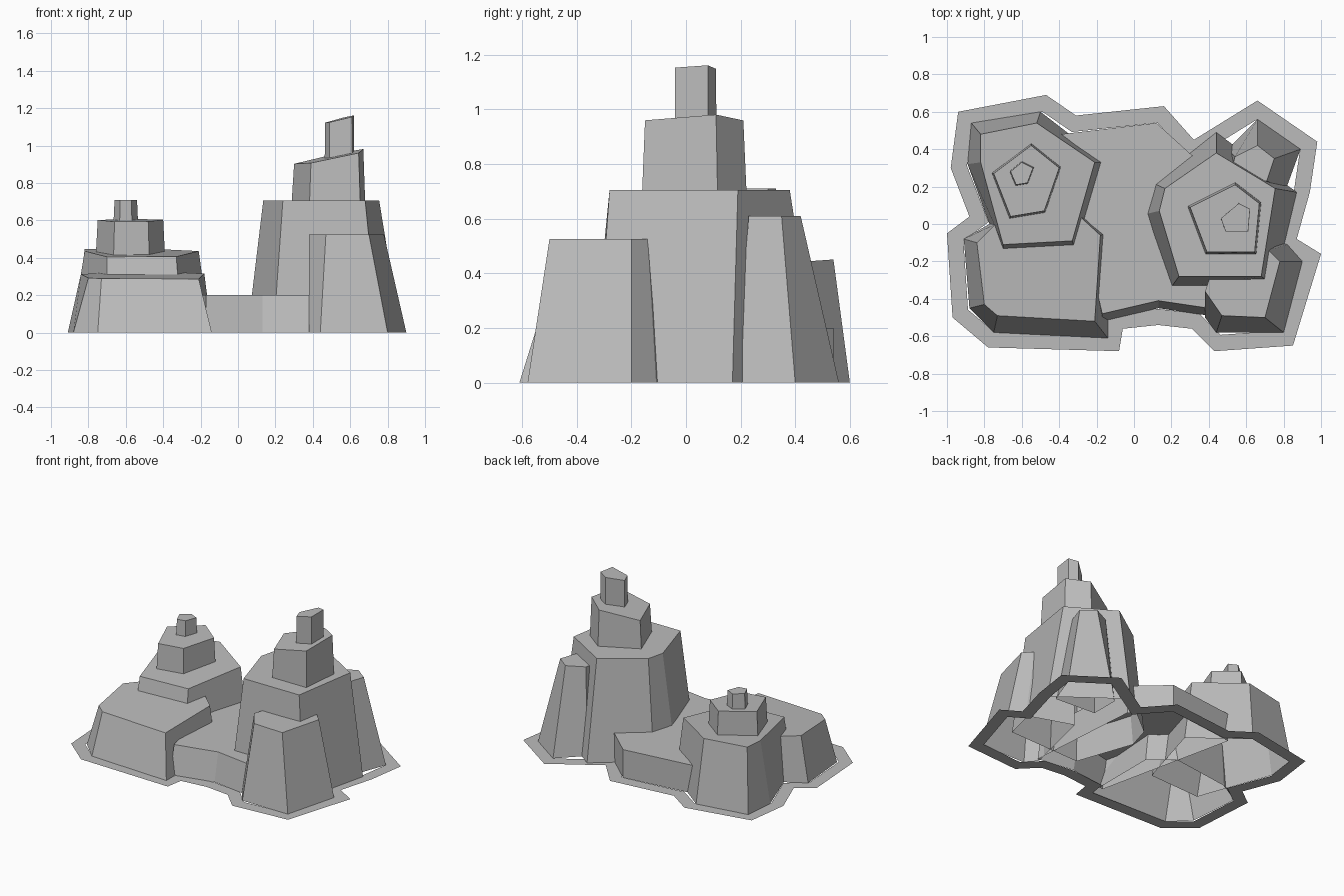
import bpy
import bmesh
from mathutils import Vector

default_cube = bpy.data.objects.get("Cube")
if default_cube:
    bpy.data.objects.remove(default_cube, do_unlink=True)

# One plain grey for all the stone
stone = bpy.data.materials.new("grey_stone")
stone.use_nodes = True
grey = (.5, .5, .5, 1)
stone.diffuse_color = grey
stone.node_tree.nodes["Principled BSDF"].inputs["Base Color"].default_value = grey


def make_object(name, bm):
    """Turn a bmesh into a flat-shaded stone object."""
    mesh = bpy.data.meshes.new(name)
    bm.to_mesh(mesh)
    bm.free()
    mesh.materials.append(stone)
    obj = bpy.data.objects.new(name, mesh)
    bpy.context.collection.objects.link(obj)
    return obj


def centre(outline):
    return sum((Vector(p) for p in outline), Vector((0, 0))) / len(outline)


def rock(name, top, height, base=None, floor=0, tilt=(0, 0), flare=1):
    """Tapered block, open below: a tilted top outline joined to a base outline.
    Without a base outline, the top outline is widened by the flare factor."""
    middle = centre(top)
    slope = Vector(tilt)
    if base is None:
        base = [middle + (Vector(p) - middle) * flare for p in top]
    bm = bmesh.new()
    upper = [bm.verts.new((*p, height + slope.dot(Vector(p) - middle))) for p in top]
    lower = [bm.verts.new((*p, floor)) for p in base]
    bm.faces.new(upper)
    for i in range(len(upper)):
        bm.faces.new((upper[i - 1], upper[i], lower[i], lower[i - 1]))
    bmesh.ops.recalc_face_normals(bm, faces=bm.faces[:])
    return make_object(name, bm)


def inset_corner(before, corner, after, width):
    """Mitred inward offset of one corner of a clockwise outline."""
    a = (corner - before).normalized()
    b = (after - corner).normalized()
    na, nb = Vector((a.y, -a.x)), Vector((b.y, -b.x))
    return corner + (na + nb) * width / (1 + na.dot(nb))


def skirt(name, outline, width):
    """Flat ring on the ground around all of the rocks."""
    pts = [Vector(p) for p in outline]
    count = len(pts)
    bm = bmesh.new()
    outer = [bm.verts.new((*p, 0)) for p in pts]
    inner = []
    for i in range(count):
        p = inset_corner(pts[i - 1], pts[i], pts[(i + 1) % count], width)
        inner.append(bm.verts.new((*p, 0)))
    for i in range(count):
        bm.faces.new((outer[i], outer[i - 1], inner[i - 1], inner[i]))
    for face in bm.faces:
        face.normal_update()
        if face.normal.z < 0:
            face.normal_flip()
    return make_object(name, bm)


# Ground skirt
skirt("ground_skirt", [
    (-.94, .6), (-.47, .69), (-.31, .58), (.16, .63), (.32, .45), (.66, .66),
    (.98, .44), (.94, .17), (.87, -.08), (1, -.16), (.85, -.65), (.43, -.68),
    (.31, -.56), (.13, -.54), (-.06, -.56), (-.08, -.68), (-.78, -.66),
    (-.97, -.5), (-1, -.05), (-.88, .04), (-.98, .3)], width=.085)

# Low ledge joining the two peaks
rock("middle_ledge",
     top=[(-.39, .48), (.12, .54), (.34, .34), (.4, -.45), (.13, -.41), (-.17, -.48)],
     base=[(-.39, .48), (.12, .54), (.34, .34), (.4, -.49), (.13, -.45), (-.17, -.52)],
     height=.2)

# Short peak: foot, tier and spire
rock("short_peak_foot",
     top=[(-.82, .48), (-.52, .54), (-.21, .33), (-.33, -.09), (-.7, -.11), (-.82, .33)],
     base=[(-.87, .54), (-.5, .6), (-.15, .33), (-.3, -.18), (-.7, -.2), (-.89, .32)],
     height=.43, tilt=(0, .07))
rock("short_peak_tier",
     top=[(-.75, .27), (-.55, .42), (-.4, .3), (-.48, .07), (-.66, .04)],
     height=.6, floor=.4, tilt=(0, .04), flare=1.06)
rock("short_peak_spire",
     top=[(-.66, .28), (-.6, .33), (-.54, .3), (-.57, .22), (-.63, .21)],
     height=.71, floor=.58, flare=1.1)

# Broad boulder in front of the short peak
rock("short_peak_boulder",
     top=[(-.84, -.1), (-.8, -.43), (-.73, -.49), (-.21, -.52), (-.18, -.06),
          (-.3, .05), (-.74, 0)],
     base=[(-.91, -.08), (-.88, -.45), (-.75, -.58), (-.14, -.61), (-.14, -.05),
           (-.3, .08), (-.74, .02)],
     height=.305, tilt=(0, .06))

# Tall peak: foot, tier and spire
rock("tall_peak_foot",
     top=[(.135, .07), (.165, .19), (.44, .38), (.755, .19), (.68, -.28), (.24, -.28)],
     base=[(.05, .05), (.1, .22), (.44, .49), (.87, .17), (.75, -.33), (.19, -.35)],
     height=.705)
rock("tall_peak_tier",
     top=[(.3, .09), (.54, .21), (.67, .11), (.645, -.15), (.39, -.15)],
     height=.942, floor=.705, tilt=(.21, .06), flare=1.06)
rock("tall_peak_spire",
     top=[(.465, .03), (.56, .11), (.62, .08), (.61, -.04), (.49, -.04)],
     height=1.142, floor=.88, tilt=(.24, .05), flare=1.02)

# Buttresses on the front and back of the tall peak
rock("tall_peak_front_buttress",
     top=[(.38, -.36), (.47, -.49), (.7, -.5), (.78, -.2), (.72, -.14), (.5, 0)],
     base=[(.38, -.5), (.44, -.58), (.8, -.58), (.9, -.2), (.82, -.11), (.5, 0)],
     height=.525)
rock("tall_peak_back_buttress",
     top=[(.54, .36), (.66, .42), (.75, .35), (.71, .23), (.5, .2)],
     base=[(.5, .4), (.66, .56), (.89, .4), (.81, .18), (.5, .2)],
     height=.61)
